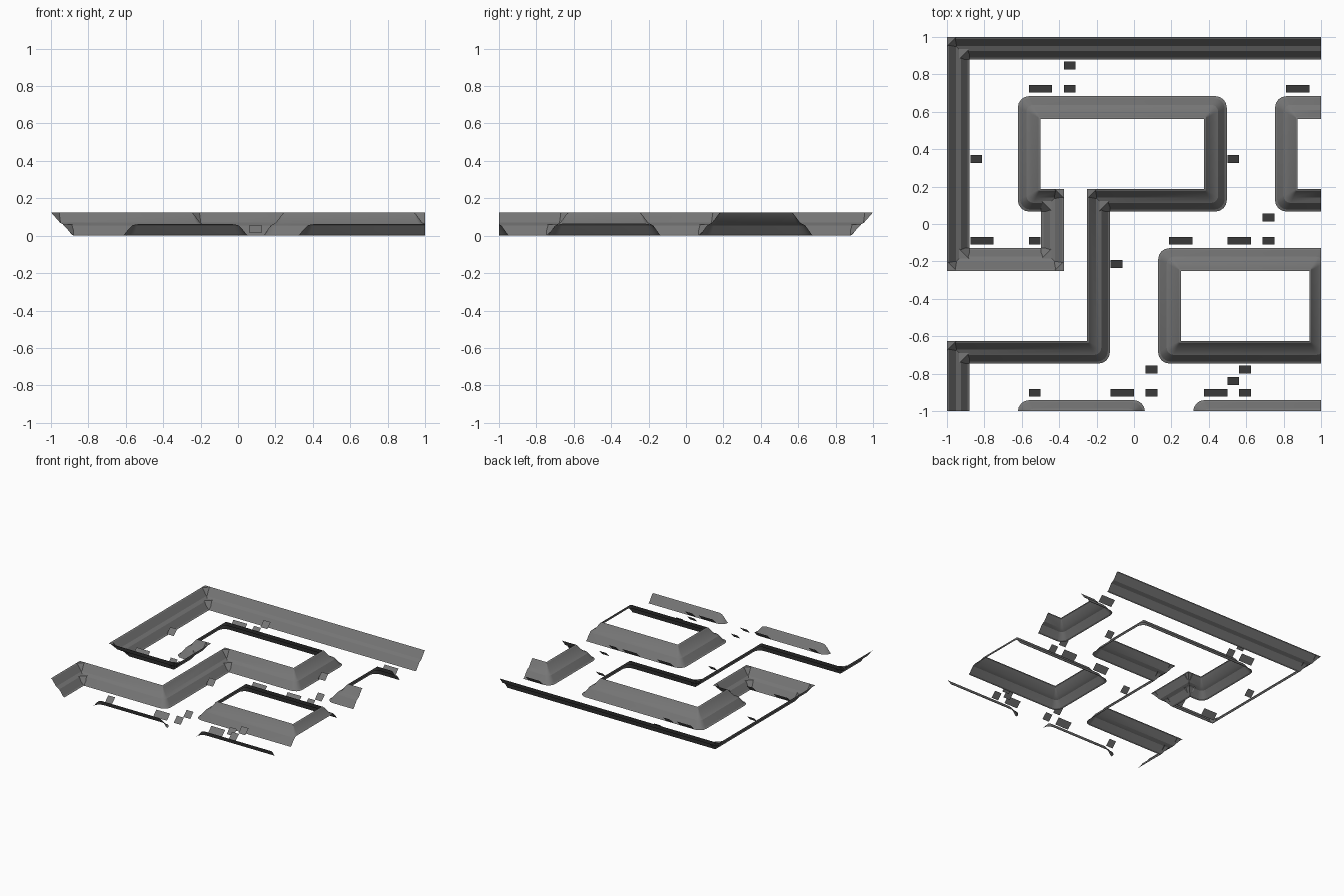
import bpy, bmesh, math
from mathutils import Vector

if "Cube" in bpy.data.objects:
    bpy.data.objects.remove(bpy.data.objects["Cube"])

grey = bpy.data.materials.new("dull_grey")
grey.diffuse_color = (0.18, 0.18, 0.18, 1)
grey.use_nodes = True
grey.node_tree.nodes["Principled BSDF"].inputs["Base Color"].default_value = grey.diffuse_color

# Stepped slope cross-section: distance from the high edge, height
PROFILE = [(0, .125), (.01, .12), (.047, .07), (.075, .055), (.11, .006), (.121, 0)]


def left(v):
    return Vector((-v.y, v.x))


def finish(bm, name):
    bmesh.ops.remove_doubles(bm, verts=bm.verts, dist=1e-4)
    bmesh.ops.dissolve_degenerate(bm, edges=bm.edges, dist=1e-4)
    bm.normal_update()
    for f in bm.faces:
        if f.normal.z < 0:
            f.normal_flip()
    me = bpy.data.meshes.new(name)
    bm.to_mesh(me)
    bm.free()
    me.materials.append(grey)
    ob = bpy.data.objects.new(name, me)
    bpy.context.collection.objects.link(ob)
    return ob


def gusset(bm, p, a, b, d0, z0, d1, z1):
    """Flat triangle and steep facet filling an inside corner."""
    def vert(s, t, z):
        return bm.verts.new((*(p + a * s + b * t), z))
    top, e, f, foot = vert(d0, d0, z0), vert(d1, d0, z0), vert(d0, d1, z0), vert(d1, d1, z1)
    bm.faces.new((top, e, f))
    bm.faces.new((e, foot, f))


def embankment(name, points, closed=False):
    """Sweep the slope along a high edge; it falls away to the left."""
    bm = bmesh.new()
    pts = [Vector(p) for p in points]
    n = len(pts)
    rows = [[] for _ in PROFILE]
    for i, p in enumerate(pts):
        u = (p - pts[i - 1]).normalized() if closed or i > 0 else None
        v = (pts[(i + 1) % n] - p).normalized() if closed or i < n - 1 else None
        a, b = left(u or v), left(v or u)
        straight = u is None or v is None
        turn_left = not straight and u.cross(v) > 0
        for row, (d, z) in zip(rows, PROFILE):
            if straight:
                spots = [p + a * d]
            elif turn_left:
                spots = [p + (a + b) * d]
            else:
                # outside corners are rounded towards the foot
                r = d * .5
                spots = [p + (a + b) * (d - r) + (a * math.cos(t) + b * math.sin(t)) * r
                         for t in (k * math.pi / 8 for k in range(5))]
            row += [bm.verts.new((*s, z)) for s in spots]
        if turn_left:
            gusset(bm, p, a, b, 0, .125, .05, .068)
            gusset(bm, p, a, b, .062, .06, .121, 0)
    count = len(rows[0])
    for hi, lo in zip(rows, rows[1:]):
        for i in range(count if closed else count - 1):
            j = (i + 1) % count
            bm.faces.new((hi[i], hi[j], lo[j], lo[i]))
    # trim to the square tile
    for co, no in (((1, 0, 0), (1, 0, 0)), ((0, -1, 0), (0, -1, 0))):
        bmesh.ops.bisect_plane(bm, geom=bm.verts[:] + bm.edges[:] + bm.faces[:],
                               plane_co=co, plane_no=no, clear_outer=True)
    ob = finish(bm, name)
    bpy.context.view_layer.objects.active = ob
    ob.select_set(True)
    bpy.ops.object.shade_smooth_by_angle(angle=math.radians(25))
    ob.select_set(False)


# Long winding slope around the tile
embankment("winding_slope", [
    (1, 1), (-1, 1), (-1, -.25), (-.375, -.25), (-.375, .1875), (-.5, .1875),
    (-.5, .5625), (.375, .5625), (.375, .1875), (-.25, .1875), (-.25, -.625),
    (-1, -.625), (-1, -1)])
# Islands, some running off the tile
embankment("right_island", [(1, .1875), (.875, .1875), (.875, .5625), (1, .5625)])
embankment("lower_island", [(.25, -.625), (.25, -.25), (.9375, -.25), (.9375, -.625)], True)
embankment("front_left_island", [(-.5, -1.2), (-.5, -1.0625), (-.0625, -1.0625), (-.0625, -1.2)])
embankment("front_right_island", [(.4375, -1.2), (.4375, -1.0625), (1.1, -1.0625)])

# Small tilted plates: left x, width and back y in sixteenths
PLATES = [(-6, 1, 14), (-6, 1, 12), (-9, 2, 12), (13, 2, 12), (-14, 1, 6), (8, 1, 6),
          (11, 1, 1), (11, 1, -1), (8, 2, -1), (3, 2, -1), (-9, 1, -1), (-14, 2, -1),
          (-2, 1, -3), (1, 1, -12), (1, 1, -14), (9, 1, -12), (9, 1, -14), (8, 1, -13),
          (6, 2, -14), (-2, 2, -14), (-9, 1, -14)]
bm = bmesh.new()
for x, w, y in PLATES:
    x0, x1, yb = x / 16, (x + w) / 16, y / 16 - .006
    bm.faces.new([bm.verts.new(c) for c in (
        (x0, yb - .042, .015), (x1, yb - .042, .015), (x1, yb, .057), (x0, yb, .057))])
finish(bm, "tilted_plates")
